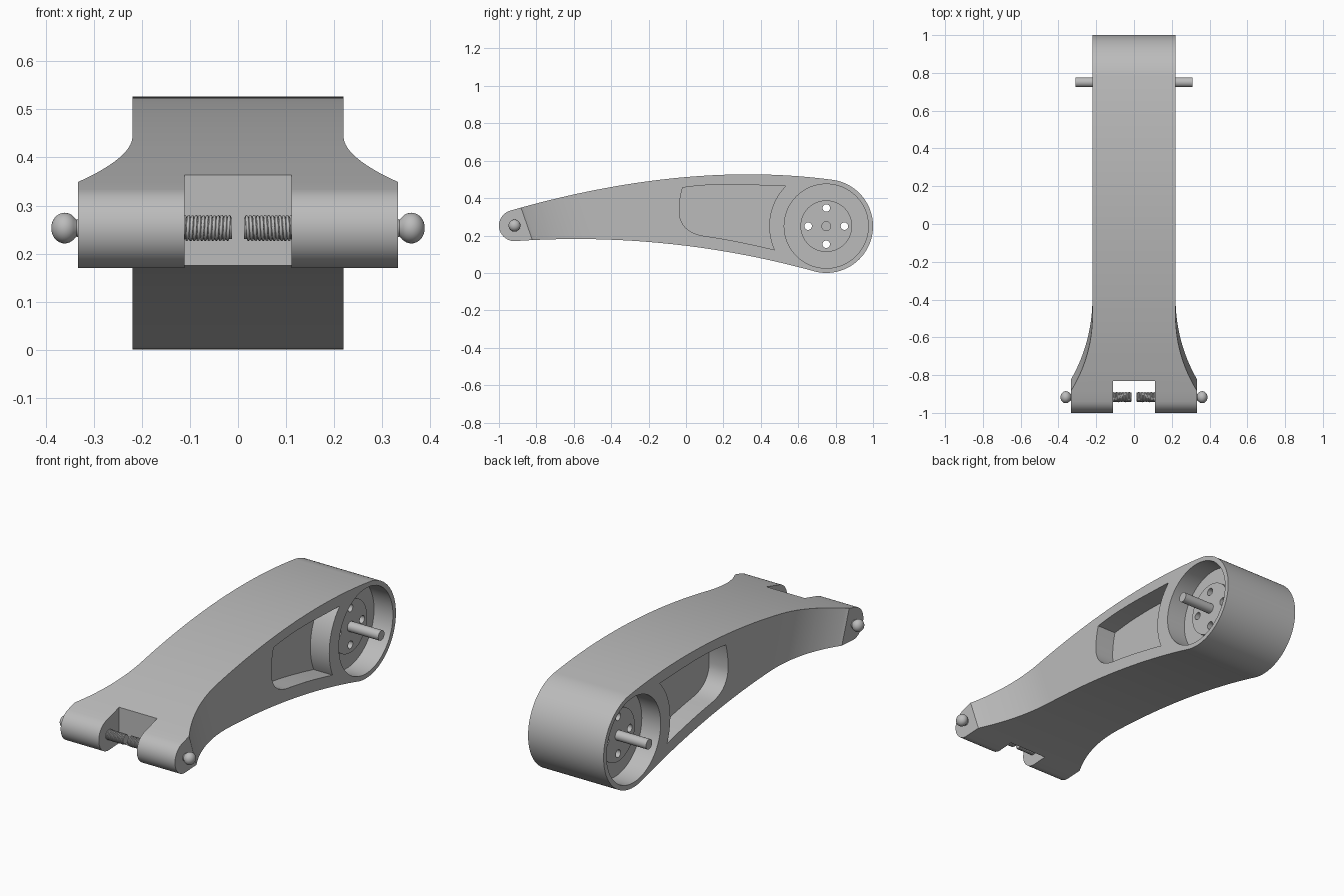
import bpy, bmesh
from math import sin, cos, pi, radians
from mathutils import Vector

if "Cube" in bpy.data.objects:
    bpy.data.objects.remove(bpy.data.objects["Cube"])

metal = bpy.data.materials.new("light grey metal")
metal.use_nodes = True
GREY = (0.5, 0.5, 0.5, 1)
metal.diffuse_color = GREY
metal.node_tree.nodes["Principled BSDF"].inputs["Base Color"].default_value = GREY

HUB_Y, HUB_Z = 0.75, 0.25
PIN_Y, PIN_Z = -0.917, 0.253


def arc(cy, cz, r, start, end, n):
    return [(cy + r * cos(radians(start + (end - start) * i / n)),
             cz + r * sin(radians(start + (end - start) * i / n))) for i in range(n + 1)]


def bezier(a, b, c, n):
    pts = [Vector(a) * (1 - t) ** 2 + Vector(b) * 2 * t * (1 - t) + Vector(c) * t * t
           for t in (i / n for i in range(n + 1))]
    return [tuple(p) for p in pts]


def prism(name, start, end):
    """Solid between two matching rings of points."""
    bm = bmesh.new()
    a = [bm.verts.new(p) for p in start]
    b = [bm.verts.new(p) for p in end]
    n = len(a)
    bm.faces.new(a)
    bm.faces.new(b[::-1])
    for i in range(n):
        bm.faces.new((a[i], b[i], b[(i + 1) % n], a[(i + 1) % n]))
    bmesh.ops.recalc_face_normals(bm, faces=bm.faces)
    mesh = bpy.data.meshes.new(name)
    bm.to_mesh(mesh)
    bm.free()
    mesh.materials.append(metal)
    obj = bpy.data.objects.new(name, mesh)
    bpy.context.collection.objects.link(obj)
    return obj


def side_prism(name, outline, x0, x1):
    return prism(name, [(x0, y, z) for y, z in outline], [(x1, y, z) for y, z in outline])


def disc(name, y, z, r, x0, x1, n=64):
    return side_prism(name, arc(y, z, r, 0, 360, n)[:-1], x0, x1)


def carve(obj, cutter, operation="DIFFERENCE"):
    mod = obj.modifiers.new("carve", "BOOLEAN")
    mod.operation, mod.object, mod.solver = operation, cutter, "EXACT"
    bpy.context.view_layer.objects.active = obj
    bpy.ops.object.modifier_apply(modifier=mod.name)
    bpy.data.objects.remove(cutter)


def smooth(obj):
    bpy.ops.object.select_all(action="DESELECT")
    obj.select_set(True)
    bpy.context.view_layer.objects.active = obj
    bpy.ops.object.shade_smooth_by_angle(angle=radians(30))


def lathe(name, profile, n=32):
    """Revolve (x, radius) points about the pin axis, with closed ends."""
    bm = bmesh.new()
    rings = [[bm.verts.new((x, PIN_Y + r * cos(2 * pi * i / n), PIN_Z + r * sin(2 * pi * i / n)))
              for i in range(n)] for x, r in profile]
    for a, b in zip(rings, rings[1:]):
        for i in range(n):
            bm.faces.new((a[i], b[i], b[(i + 1) % n], a[(i + 1) % n]))
    bm.faces.new(rings[0])
    bm.faces.new(rings[-1])
    bmesh.ops.recalc_face_normals(bm, faces=bm.faces)
    mesh = bpy.data.meshes.new(name)
    bm.to_mesh(mesh)
    bm.free()
    mesh.materials.append(metal)
    obj = bpy.data.objects.new(name, mesh)
    bpy.context.collection.objects.link(obj)
    smooth(obj)


# Arm: curved side outline, trimmed to the flared plan shape
outline = (bezier((-0.94, 0.333), (0, 0.602), (0.78, 0.498), 36)
           + arc(HUB_Y, HUB_Z, 0.25, 81, -103, 48)
           + bezier((0.685, 0.009), (-0.1, 0.225), (-0.917, 0.17), 36)[1:]
           + arc(PIN_Y, PIN_Z, 0.083, -95, -252, 24))
arm = side_prism("arm", outline, -0.333, 0.333)

R = 0.875
flare = [(0.22 + R - (R * R - d * d) ** 0.5, -0.4 - d) for d in (0.43 * i / 24 for i in range(25))]
half = [(0.22, 1.2)] + flare + [(0.36, -0.86), (0.36, -1.2)]
plan = half + [(-x, y) for x, y in reversed(half)]
LEAN = 0.35
plan_ring = lambda z: [(x, y - LEAN * (z - 0.2), z) for x, y in plan]
carve(arm, prism("plan_cutter", plan_ring(-0.1), plan_ring(0.7)), "INTERSECT")

# Notch between the two front lugs
notch = [(-1.1, 0), (-0.83, 0), (-0.83, 0.6), (-1.1, 0.6)]
carve(arm, side_prism("notch_cutter", notch, -0.111, 0.111))

# Side pockets and round hub recesses
pocket = (arc(HUB_Y, HUB_Z, 0.305, 135.5, 204.5, 20)
          + bezier((0.47, 0.124), (0.26, 0.175), (0.1, 0.197), 8)[1:]
          + bezier((0.1, 0.197), (-0.02, 0.215), (-0.035, 0.31), 12)[1:]
          + bezier((-0.035, 0.31), (-0.04, 0.38), (-0.018, 0.456), 8)[1:]
          + bezier((-0.018, 0.456), (0.12, 0.477), (0.3, 0.472), 8)[1:])
for s in (-1, 1):
    carve(arm, side_prism("pocket_cutter", pocket, s * 0.11, s * 0.4))
    carve(arm, disc("recess_cutter", HUB_Y, HUB_Z, 0.225, s * 0.11, s * 0.4))

# Hub plates and drilled bolt holes right through the arm
hubs = [disc(side + "_hub_plate", HUB_Y, HUB_Z, 0.138, s * 0.105, s * 0.13)
        for side, s in (("right", -1), ("left", 1))]
for part in [arm] + hubs:
    for k in range(4):
        a = k * pi / 2
        carve(part, disc("bolt_hole_cutter", HUB_Y + 0.097 * cos(a), HUB_Z + 0.097 * sin(a),
                         0.02, -0.5, 0.5, 24))
    smooth(part)

# Axle
smooth(disc("axle", HUB_Y, HUB_Z, 0.026, -0.31, 0.31, 32))

# Ball ends and threaded screws on both sides
ball = [(0.361 - 0.028 * cos(radians(a)), 0.032 * sin(radians(a))) for a in range(40, 180, 10)]
for side, s in (("right", -1), ("left", 1)):
    knob = [(0.325, 0.021), (0.333, 0.019), (0.336, 0.0175)] + ball + [(0.3889, 0.001)]
    lathe(side + "_ball_end", [(s * x, r) for x, r in knob])
    lathe(side + "_screw_core", [(s * 0.012, 0.0225), (s * 0.13, 0.0225)])
    curve = bpy.data.curves.new(side + "_screw_thread", "CURVE")
    curve.dimensions = "3D"
    curve.bevel_depth, curve.bevel_resolution = 0.0035, 1
    curve.use_fill_caps = True
    curve.materials.append(metal)
    turns, steps = 13, 24
    spline = curve.splines.new("POLY")
    spline.points.add(turns * steps)
    for i, p in enumerate(spline.points):
        a = 2 * pi * i / steps
        p.co = (s * (0.016 + 0.1 * i / (turns * steps)),
                PIN_Y + 0.0235 * cos(a), PIN_Z + 0.0235 * sin(a), 1)
    bpy.context.collection.objects.link(bpy.data.objects.new(side + "_screw_thread", curve))
